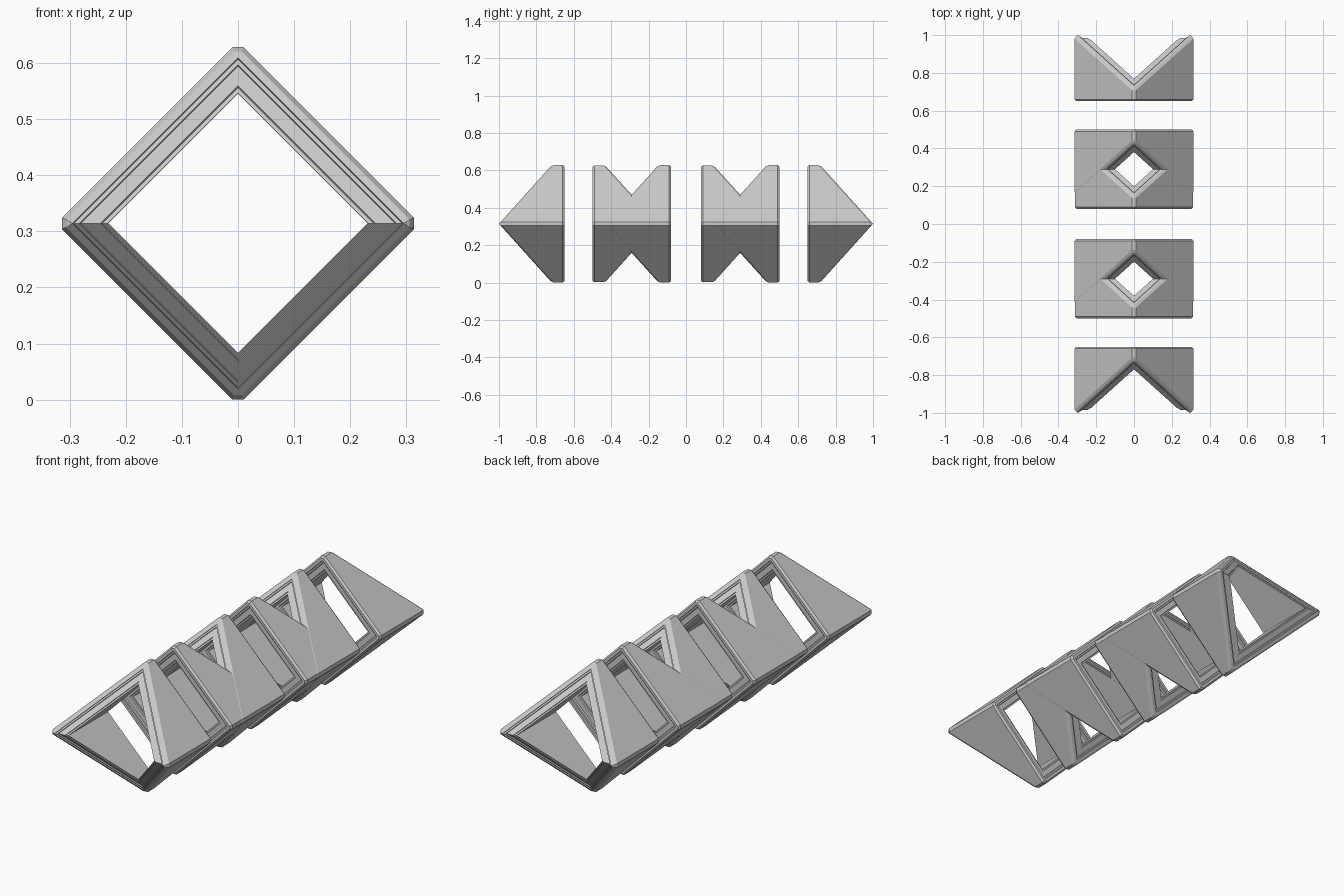
import bpy
import bmesh

cube = bpy.data.objects.get("Cube")
if cube:
    bpy.data.objects.remove(cube, do_unlink=True)

RADIUS = 0.314    # half width of the diamond tube
LENGTH = 0.35     # square end to pointed tips
SLOPE = 0.9       # slant of the mitred end

# Stepped wall section: (radius, half corner chamfer, inset from the end)
RIM = [(RADIUS, 0.01, 0.01), (0.306, 0.007, 0.0), (0.295, 0, 0.0),
       (0.293, 0, 0.008), (0.283, 0, 0.008), (0.28, 0, 0.016),
       (0.245, 0, 0.016), (0.242, 0, 0.022), (0.232, 0, 0.022)]


def diamond(r, c):
    """Diamond outline with cut corners, as (x, height) points."""
    return [(r, -c), (r, c), (c, r), (-c, r),
            (-r, c), (-r, -c), (-c, -r), (c, -r)]


def frame(name, flat_y, direction, scale):
    """Diamond tube, square at flat_y and mitred to two tips at the far end."""
    bm = bmesh.new()
    rings = []
    for r, c, inset in RIM:
        rings.append([bm.verts.new((x * scale, flat_y + direction * inset,
                                    RADIUS + z * scale))
                      for x, z in diamond(r, c)])
    for r, c, inset in reversed(RIM):
        ring = []
        for x, z in diamond(r, c):
            reach = LENGTH - SLOPE * abs(z) - inset
            ring.append(bm.verts.new((x * scale, flat_y + direction * reach,
                                      RADIUS + z * scale)))
        rings.append(ring)
    # Loft the rings into a closed hollow body
    for i, ring in enumerate(rings):
        following = rings[(i + 1) % len(rings)]
        for j in range(len(ring)):
            k = (j + 1) % len(ring)
            bm.faces.new((ring[j], ring[k], following[k], following[j]))
    bmesh.ops.remove_doubles(bm, verts=bm.verts, dist=0.0001)
    bmesh.ops.recalc_face_normals(bm, faces=bm.faces)
    mesh = bpy.data.meshes.new(name)
    bm.to_mesh(mesh)
    bm.free()
    obj = bpy.data.objects.new(name, mesh)
    bpy.context.collection.objects.link(obj)


# Single frames at both ends, two overlapping pairs in the middle
frame("front_end_frame", -0.65, -1, 1)
frame("front_pair_inner_frame", -0.5, 1, 0.995)
frame("front_pair_outer_frame", -0.08, -1, 1)
frame("back_pair_inner_frame", 0.08, 1, 0.995)
frame("back_pair_outer_frame", 0.5, -1, 1)
frame("back_end_frame", 0.65, 1, 1)
